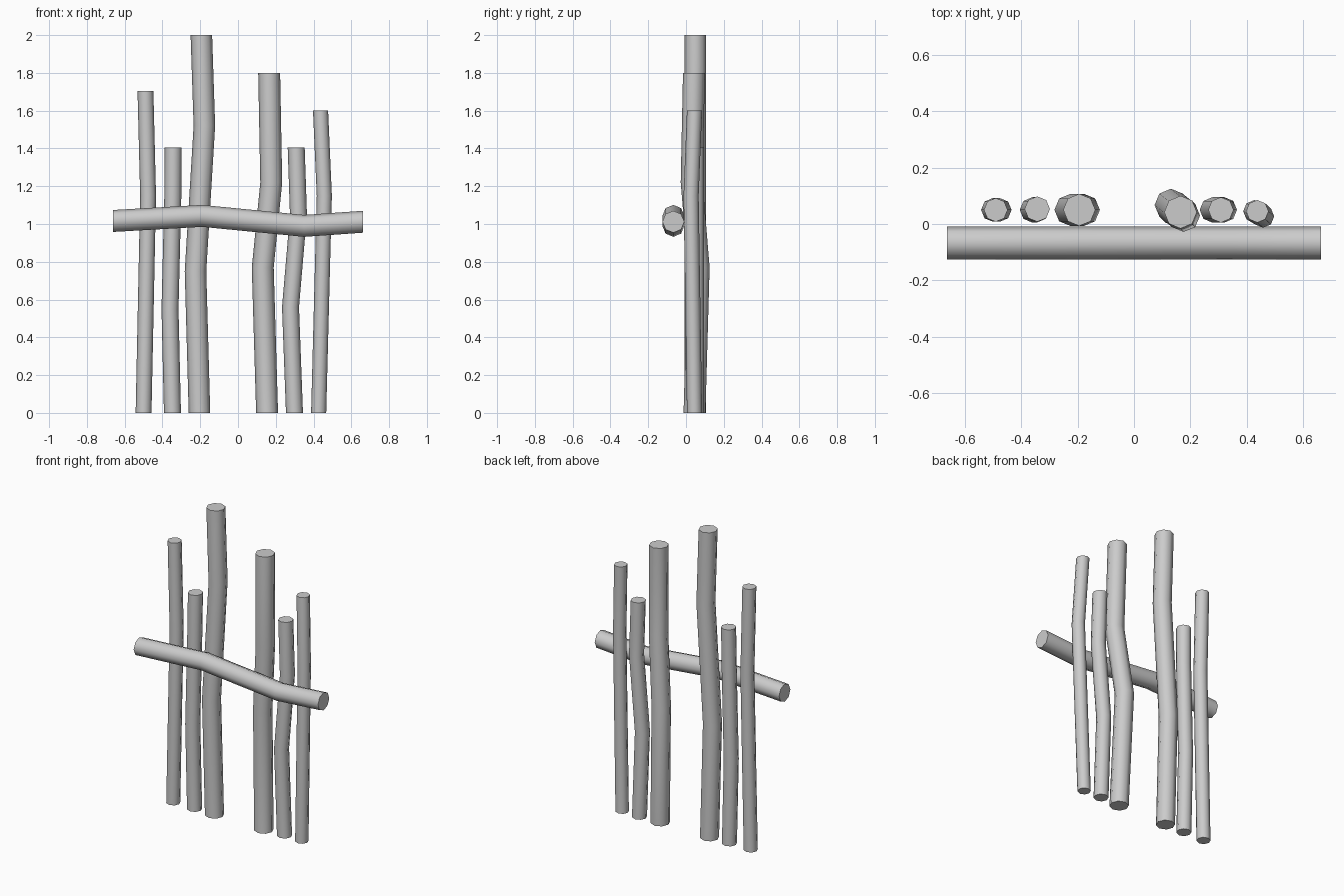
import bpy, bmesh, math
from mathutils import Vector

SIDES = 8

cube = bpy.data.objects.get("Cube")
if cube:
    bpy.data.objects.remove(cube, do_unlink=True)

grey = bpy.data.materials.new("light_grey")
grey.use_nodes = True
grey.diffuse_color = (0.6, 0.6, 0.6, 1)
grey.node_tree.nodes["Principled BSDF"].inputs["Base Color"].default_value = (0.6, 0.6, 0.6, 1)


def bent_pole(name, radius, path, u, v):
    """Capped tube whose rings all lie in the plane of u and v."""
    bm = bmesh.new()
    rings = []
    for point in path:
        ring = []
        for i in range(SIDES):
            a = math.tau * i / SIDES
            offset = radius * (math.cos(a) * Vector(u) + math.sin(a) * Vector(v))
            ring.append(bm.verts.new(Vector(point) + offset))
        rings.append(ring)
    for low, high in zip(rings, rings[1:]):
        for i in range(SIDES):
            j = (i + 1) % SIDES
            bm.faces.new((low[i], low[j], high[j], high[i]))
    bm.faces.new(rings[0][::-1])
    bm.faces.new(rings[-1])
    bmesh.ops.recalc_face_normals(bm, faces=bm.faces)
    mesh = bpy.data.meshes.new(name)
    bm.to_mesh(mesh)
    bm.free()
    mesh.materials.append(grey)
    obj = bpy.data.objects.new(name, mesh)
    bpy.context.collection.objects.link(obj)
    bpy.ops.object.select_all(action="DESELECT")
    obj.select_set(True)
    bpy.context.view_layer.objects.active = obj
    bpy.ops.object.shade_smooth_by_angle(angle=math.radians(50))


# Upright poles: radius, then path from ground to tip
uprights = {
    "right_outer_pole": (0.042, [(-0.5, 0.05, 0), (-0.476, 0.05, 1.15), (-0.49, 0.05, 1.705)]),
    "right_short_pole": (0.045, [(-0.347, 0.05, 0), (-0.36, 0.05, 0.55),
                                 (-0.345, 0.05, 1.15), (-0.343, 0.053, 1.405)]),
    "right_tall_pole": (0.057, [(-0.204, 0.05, 0), (-0.225, 0.05, 0.75),
                                (-0.178, 0.05, 1.52), (-0.194, 0.05, 2)]),
    "left_tall_pole": (0.058, [(0.154, 0.045, 0), (0.131, 0.067, 0.77),
                               (0.176, 0.03, 1.22), (0.165, 0.042, 1.8)]),
    "left_short_pole": (0.045, [(0.299, 0.05, 0), (0.278, 0.05, 0.56),
                                (0.32, 0.05, 1.05), (0.308, 0.05, 1.405)]),
    "left_outer_pole": (0.04, [(0.427, 0.045, 0), (0.457, 0.027, 1.15), (0.437, 0.045, 1.6)]),
}
for name, (radius, path) in uprights.items():
    bent_pole(name, radius, path, (1, 0, 0), (0, 1, 0))

# Crossbar running in front of the poles
bent_pole("crossbar", 0.058, [(-0.662, -0.067, 1.016), (-0.19, -0.067, 1.043),
                              (0.35, -0.067, 0.99), (0.662, -0.067, 1.012)],
          (0, 1, 0), (0, 0, 1))
